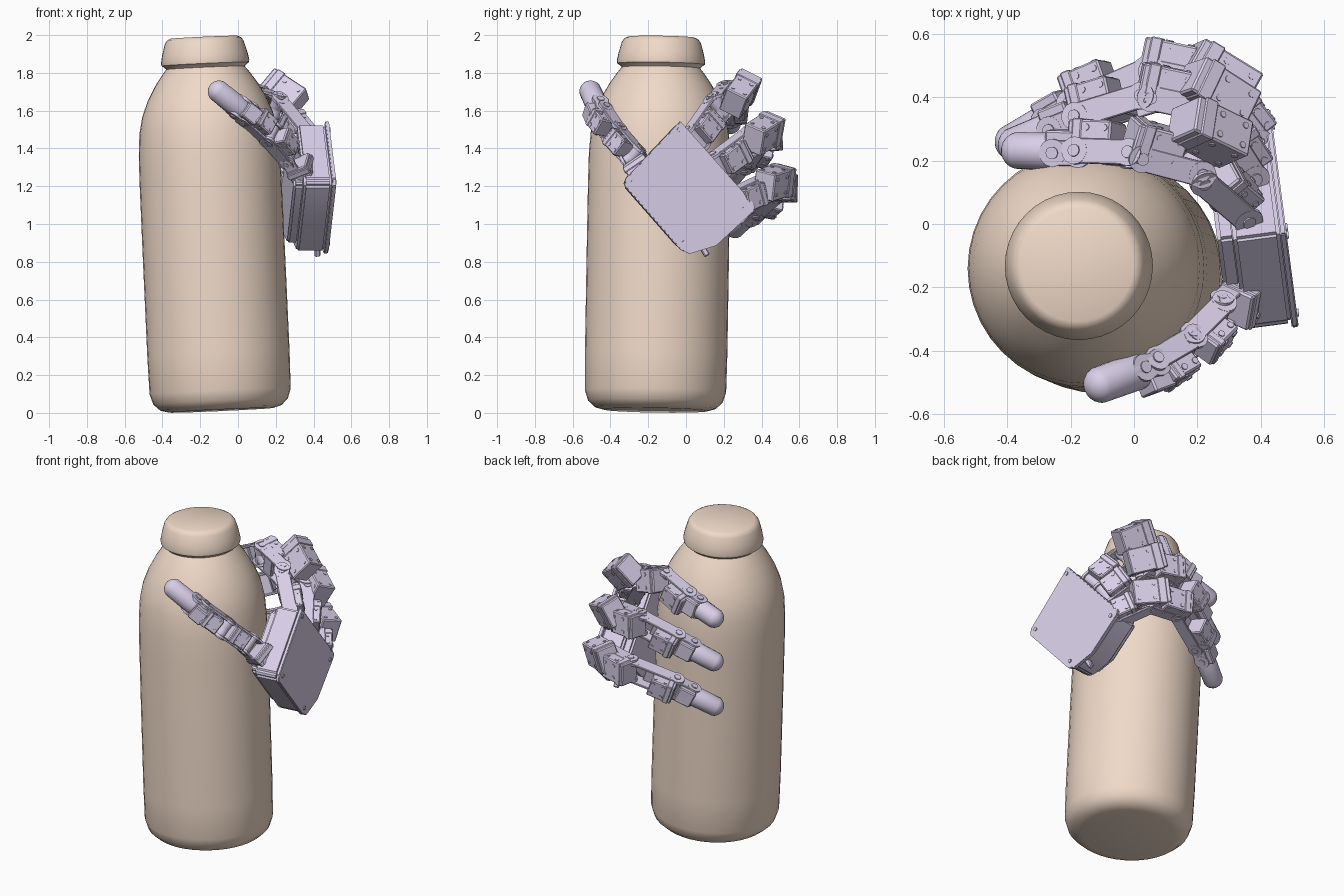
import bpy, bmesh, math
from mathutils import Vector, Matrix

if "Cube" in bpy.data.objects:
    bpy.data.objects.remove(bpy.data.objects["Cube"])

V = Vector
BASE, TOP = V((-0.09, -0.163, 0.014)), V((-0.18, -0.13, 1.99))   # bottle axis
AXIS = (TOP - BASE).normalized()


def material(name, rgb):
    m = bpy.data.materials.new(name)
    m.diffuse_color = (*rgb, 1)
    m.use_nodes = True
    m.node_tree.nodes["Principled BSDF"].inputs["Base Color"].default_value = m.diffuse_color
    return m


TAN = material("tan", (0.87, 0.70, 0.58))
LILAC = material("lilac", (0.70, 0.63, 0.82))


def finish(bm, name, mat, angle=35):
    bmesh.ops.recalc_face_normals(bm, faces=bm.faces)
    me = bpy.data.meshes.new(name)
    bm.to_mesh(me)
    bm.free()
    ob = bpy.data.objects.new(name, me)
    bpy.context.collection.objects.link(ob)
    me.materials.append(mat)
    bpy.ops.object.select_all(action='DESELECT')
    ob.select_set(True)
    bpy.context.view_layer.objects.active = ob
    bpy.ops.object.shade_smooth_by_angle(angle=math.radians(angle))
    return ob


def frame(p, q, outward=None):
    """Local z runs p to q, local x points outward from the bottle."""
    z = (q - p).normalized()
    if outward is None:
        mid = (p + q) / 2 - BASE
        outward = mid - AXIS * mid.dot(AXIS)
    x = (outward - z * outward.dot(z)).normalized()
    y = z.cross(x)
    m = Matrix((x, y, z)).transposed().to_4x4()
    m.translation = p
    return m


def box(bm, m, c, s, bevel=0.006):
    r = bmesh.ops.create_cube(bm, size=1)
    bmesh.ops.transform(bm, verts=r['verts'], matrix=m @ Matrix.Translation(c) @ Matrix.Diagonal((*s, 1)))
    if bevel:
        edges = list({e for v in r['verts'] for e in v.link_edges})
        bmesh.ops.bevel(bm, geom=edges, offset=bevel, segments=1, affect='EDGES')


def cyl(bm, m, c, r, h, axis='Y', n=16):
    rot = Matrix.Rotation(math.pi / 2, 4, 'X' if axis == 'Y' else 'Y') if axis != 'Z' else Matrix()
    bmesh.ops.create_cone(bm, cap_ends=True, segments=n, radius1=r, radius2=r, depth=h,
                          matrix=m @ Matrix.Translation(c) @ rot)


def servo(bm, m, c, s):
    """Motor block with a stepped cap and screw heads."""
    box(bm, m, c, s)
    cx, cy, cz = c
    box(bm, m, (cx, cy, cz + s[2] * 0.28), (s[0] * 1.08, s[1] * 1.06, s[2] * 0.22), 0.004)
    for sx in (-0.28, 0.28):
        for sz in (-0.36, 0.06):
            cyl(bm, m, (cx + s[0] * sx, cy, cz + s[2] * sz), 0.011, s[1] + 0.008, n=8)
            cyl(bm, m, (cx, cy + s[1] * sx, cz + s[2] * sz), 0.011, s[0] + 0.008, 'X', 8)


def bracket(bm, m, length, w, d):
    """Two side plates, a cross bar and a pivot at each end."""
    for s in (-1, 1):
        y = s * w / 2
        box(bm, m, (0, y, length / 2), (d, 0.014, length), 0.003)
        for z in (0, length):
            cyl(bm, m, (0, y, z), d * 0.55, 0.016)
            cyl(bm, m, (0, y + s * 0.01, z), d * 0.25, 0.008, n=10)
    box(bm, m, (-d * 0.3, 0, length / 2), (0.02, w, length * 0.35), 0.003)
    for z in (0, length):
        cyl(bm, m, (0, 0, z), d * 0.4, w)


def capsule(bm, m, r, length):
    vs = bmesh.ops.create_uvsphere(bm, u_segments=20, v_segments=12, radius=r)['verts']
    for v in vs:
        if v.co.z > 0.001:
            v.co.z += length
    bmesh.ops.transform(bm, verts=vs, matrix=m)


# Bottle: lathed profile, leaning slightly
profile = [(0, 0), (.275, 0), (.32, .012), (.356, .045), (.374, .1), (.377, .3), (.377, .8), (.376, 1.2),
           (.374, 1.36), (.365, 1.48), (.346, 1.57), (.312, 1.655), (.27, 1.73), (.228, 1.79), (.208, 1.815),
           (.218, 1.825), (.232, 1.835), (.234, 1.85), (.226, 1.89), (.209, 1.95), (.196, 1.968),
           (.178, 1.977), (0, 1.98)]
bm = bmesh.new()
pts = [bm.verts.new((r, 0, z)) for r, z in profile]
edges = [bm.edges.new(e) for e in zip(pts, pts[1:])]
bmesh.ops.spin(bm, geom=pts + edges, cent=(0, 0, 0), axis=(0, 0, 1), angle=math.tau, steps=40)
bmesh.ops.remove_doubles(bm, verts=bm.verts, dist=1e-4)
bm.transform(frame(BASE, TOP, V((1, 0, 0))))
finish(bm, "bottle", TAN)

# Palm: back plate and deeper housing cut from one outline in the y-z plane
outline = [(-.03, 1.545), (-.32, 1.24), (-.325, 1.2), (-.03, .865), (.02, .842), (.16, .885), (.36, 1.07), (.365, 1.1)]
NORMAL = V((0.991, 0.13, 0))
MID = V((0, 0.02, 1.19))


def slab(name, scale, near, far, bevel):
    bm = bmesh.new()
    vs = []
    for y, z in outline:
        p = MID + (V((0, y, z)) - MID) * scale
        vs.append(bm.verts.new((0.478 - 0.13 * p.y, p.y, p.z)))
    for v in vs:
        v.co -= NORMAL * near
    f = bm.faces.new(vs)
    r = bmesh.ops.extrude_face_region(bm, geom=[f])
    bmesh.ops.translate(bm, vec=-NORMAL * (far - near),
                        verts=[g for g in r['geom'] if isinstance(g, bmesh.types.BMVert)])
    bmesh.ops.bevel(bm, geom=bm.edges[:], offset=bevel, segments=2, affect='EDGES')
    return finish(bm, name, LILAC)


slab("palm_back_plate", 1.0, 0, 0.022, 0.004)
slab("palm_housing", 0.96, 0.02, 0.17, 0.012)
slab("palm_pad", 0.84, 0.16, 0.22, 0.012)

bm = bmesh.new()
for y, z in ((-.035, 1.5), (-.28, 1.22), (-.01, .9), (.31, 1.08)):
    p = V((0.478 - 0.13 * y, y, z))
    cyl(bm, frame(p, p + NORMAL, V((0, 0, 1))), (0, 0, 0), 0.012, 0.012, 'Z', 12)
p = V((.42, .09, .87))
box(bm, frame(p, p + V((0, .03, -.05)), NORMAL), (0, 0, 0), (.03, .03, .09))
finish(bm, "palm_screws", LILAC)

# Fingers: palm root, knuckle, two joints, tip, and the centre of the knuckle motor
fingers = {
    "upper": [(.34, .05, 1.45), (.2, .17, 1.62), (.01, .22, 1.68), (-.16, .225, 1.60), (-.36, .232, 1.535),
              (.24, .29, 1.69)],
    "middle": [(.36, .17, 1.31), (.24, .36, 1.45), (.05, .40, 1.46), (-.16, .335, 1.37), (-.37, .25, 1.265),
               (.26, .41, 1.48)],
    "lower": [(.38, .27, 1.12), (.25, .44, 1.20), (.06, .48, 1.19), (-.18, .375, 1.10), (-.38, .26, .985),
              (.27, .47, 1.22)],
}
for name, path in fingers.items():
    p = [V(c) for c in path]
    bm = bmesh.new()
    # root motor, then the knuckle motor set across the bend
    m = frame(p[0], p[1])
    L = (p[1] - p[0]).length
    bracket(bm, m, L, 0.13, 0.085)
    servo(bm, m, (0.02, 0, L * 0.35), (0.13, 0.12, L * 0.6))
    bend = (p[1] - p[0]).normalized() + (p[2] - p[1]).normalized()
    servo(bm, frame(p[5], p[5] + bend), (0, 0, 0), (0.125, 0.15, 0.22))
    # upper link
    m = frame(p[1], p[2])
    L = (p[2] - p[1]).length
    bracket(bm, m, L, 0.13, 0.08)
    servo(bm, m, (0.045, 0, L * 0.78), (0.12, 0.14, 0.17))
    # middle link
    m = frame(p[2], p[3])
    L = (p[3] - p[2]).length
    bracket(bm, m, L, 0.125, 0.08)
    servo(bm, m, (0.045, 0, L * 0.78), (0.11, 0.12, 0.15))
    # tip
    m = frame(p[3], p[4])
    L = (p[4] - p[3]).length
    bracket(bm, m, L * 0.4, 0.105, 0.08)
    box(bm, m, (0.015, 0, L * 0.3), (0.11, 0.1, 0.1))
    capsule(bm, m @ Matrix.Translation((0, 0, L * 0.5)), 0.06, L * 0.5)
    finish(bm, name + "_finger", LILAC)

# Thumb
t = [V(c) for c in ((.36, -.2, 1.22), (.27, -.28, 1.36), (.17, -.38, 1.475), (.05, -.45, 1.58), (-.1, -.505, 1.70))]
bm = bmesh.new()
m = frame(t[0], t[1])
L = (t[1] - t[0]).length
servo(bm, m, (0.02, 0, L * .3), (0.12, 0.13, L * .8))
bracket(bm, m, L, 0.11, 0.07)
for a, b in ((1, 2), (2, 3)):
    m = frame(t[a], t[b])
    L = (t[b] - t[a]).length
    bracket(bm, m, L, 0.11, 0.075)
    servo(bm, m, (0.035, 0, L * 0.55), (0.11, 0.1, L * 0.66))
m = frame(t[3], t[4])
L = (t[4] - t[3]).length
bracket(bm, m, L * 0.3, 0.1, 0.08)
box(bm, m, (0.05, 0, 0), (0.07, 0.09, 0.09))
capsule(bm, m @ Matrix.Translation((0, 0, L * 0.3)), 0.06, L * 0.7)
finish(bm, "thumb", LILAC)
